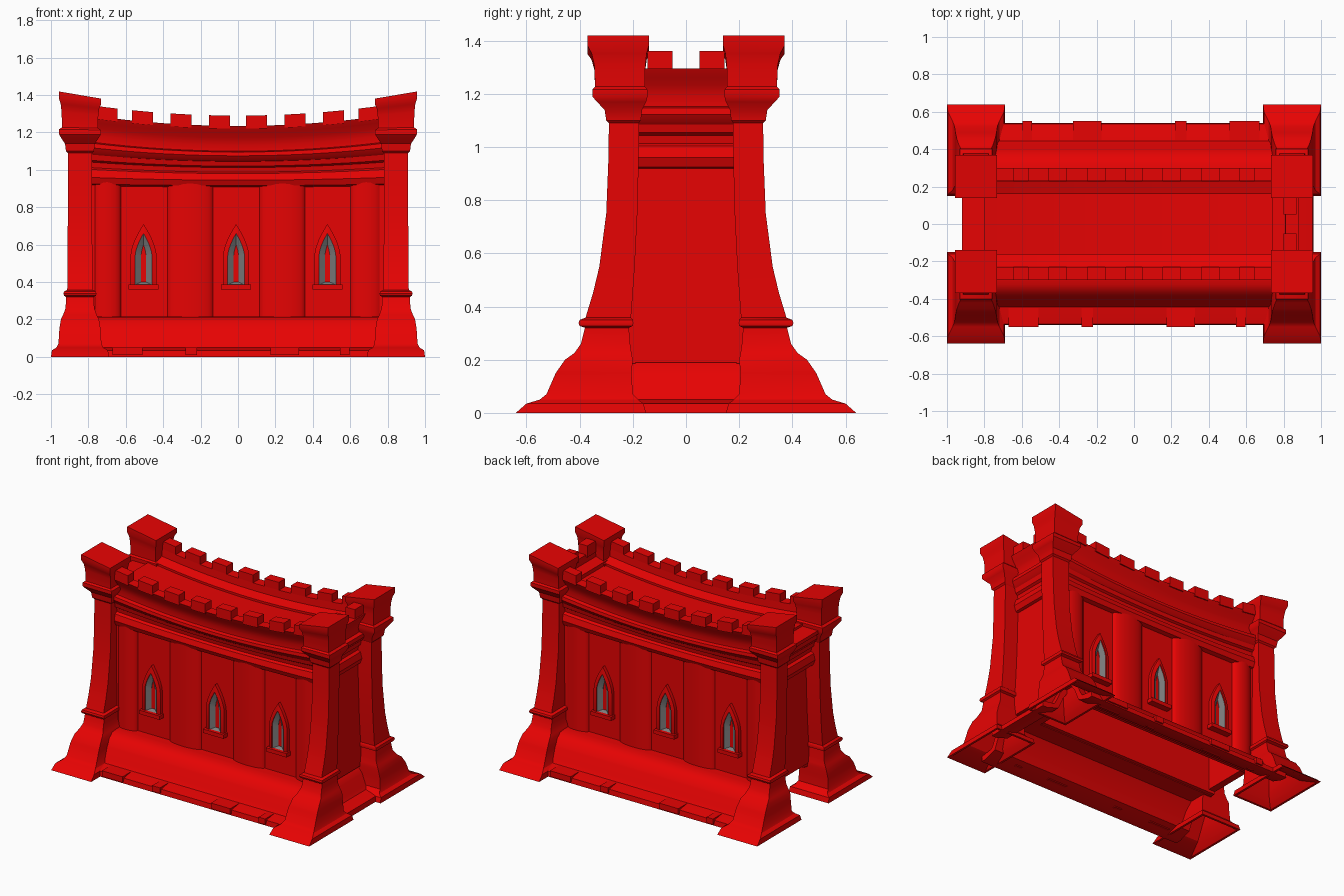
import bpy, bmesh, math

if "Cube" in bpy.data.objects:
    bpy.data.objects.remove(bpy.data.objects["Cube"])


def material(name, rgb):
    m = bpy.data.materials.new(name)
    m.use_nodes = True
    m.diffuse_color = (*rgb, 1)
    m.node_tree.nodes["Principled BSDF"].inputs["Base Color"].default_value = (*rgb, 1)
    return m


RED = material("bright red", (0.8, 0.001, 0.001))
GREY = material("window grey", (0.2, 0.2, 0.2))
WALL = 0.215


def clamp(v):
    return max(0, min(1, v))


def bend(x, z):
    """Upper courses sag in the middle and rise to the ends."""
    return z + 0.09 * x * x * clamp((z - 0.88) / 0.25)


def loft(name, loops, mat=RED, ring=False):
    """Skin a row of equal loops; cap the ends, or join them into a ring."""
    bm = bmesh.new()
    rows = [[bm.verts.new(p) for p in loop] for loop in loops]
    n = len(rows[0])
    pairs = list(zip(rows, rows[1:]))
    if ring:
        pairs.append((rows[-1], rows[0]))
    for a, b in pairs:
        for i in range(n):
            j = (i + 1) % n
            bm.faces.new((a[i], a[j], b[j], b[i]))
    if not ring:
        bm.faces.new(rows[0])
        bm.faces.new(rows[-1])
    bmesh.ops.recalc_face_normals(bm, faces=bm.faces)
    me = bpy.data.meshes.new(name)
    bm.to_mesh(me)
    bm.free()
    ob = bpy.data.objects.new(name, me)
    bpy.context.collection.objects.link(ob)
    me.materials.append(mat)
    bpy.ops.object.select_all(action="DESELECT")
    ob.select_set(True)
    bpy.context.view_layer.objects.active = ob
    bpy.ops.object.shade_smooth_by_angle(angle=math.radians(32))
    return ob


def span(a, b, n):
    return [a + (b - a) * i / n for i in range(n + 1)]


def long_run(name, profile, side, a, b, n=16):
    """Sweep an (outward, height) profile along x."""
    return loft(name, [[(x, side * d, bend(x, z)) for d, z in profile]
                       for x in span(a, b, n)])


def end_run(name, profile, end, offset, a, b):
    """Sweep the same kind of profile along y at one end."""
    return loft(name, [[(end * (d + offset), y, bend(0.82, z)) for d, z in profile]
                       for y in (a, b)])


def block(d0, d1, z0, z1):
    return [(d0, z0), (d1, z0), (d1, z1), (d0, z1)]


# Shared mouldings
CORNICE = [(.16, .908), (.215, .908), (.242, .916), (.256, .945), (.245, .98), (.225, .988),
           (.23, 1.012), (.245, 1.02), (.252, 1.045), (.265, 1.055), (.28, 1.075),
           (.277, 1.095), (.25, 1.1)]
PARAPET = [(.25, 1.13), (.262, 1.17), (.283, 1.2), (.3, 1.235), (.23, 1.235),
           (.226, 1.185), (.16, 1.165)]
BASE = [(.19, .215), (.27, .216), (.325, .212), (.365, .19), (.4, .14), (.428, .075),
        (.445, .05), (.5, .042), (.535, .035), (.54, 0), (.5, 0), (.41, .03), (.37, .12),
        (.32, .185), (.19, .185)]

# Corner towers, hollow below: height, half width in x, inner y, outer y
TOWER = [(.2, .08, .22, .4), (.05, .1, .2, .5), (0, .14, .165, .615),
         (0, .155, .15, .64), (.035, .15, .16, .60), (.05, .125, .18, .55),
         (.07, .115, .2, .525), (.15, .11, .205, .49), (.2, .102, .2, .455),
         (.225, .09, .205, .42), (.26, .077, .21, .395), (.32, .074, .215, .38),
         (.327, .085, .2, .4), (.338, .088, .198, .404), (.35, .085, .2, .4),
         (.358, .068, .207, .378), (.45, .067, .2, .35), (.55, .066, .193, .326),
         (.75, .065, .183, .3), (.95, .065, .178, .292), (1.09, .065, .177, .29),
         (1.1, .075, .17, .3), (1.14, .08, .165, .306), (1.17, .1, .15, .335),
         (1.19, .112, .145, .352), (1.215, .112, .145, .352), (1.225, .096, .155, .342),
         (1.3, .098, .153, .345), (1.34, .103, .148, .355), (1.365, .112, .14, .37),
         (1.4, .112, .14, .37)]


def tower(name, sx, sy):
    def point(x, y, z):
        tilt = 0.17 * (x - 0.845) * clamp((z - 1.2) / 0.2)
        return (sx * x, sy * y, z + tilt)
    loft(name, [[point(.845 - h, a, z), point(.845 + h, a, z),
                 point(.845 + h, b, z), point(.845 - h, b, z)] for z, h, a, b in TOWER])


def arch(cx, half, z0, spring, top):
    """Pointed arch outline as (x, z) points."""
    right = [(half, z0), (half, spring)]
    for i in range(1, 6):
        t = i / 6
        right.append((half * (1 - t ** 1.6), spring + (top - spring) * t))
    pts = right + [(0, top)] + [(-x, z) for x, z in reversed(right)]
    return [(cx + x, z) for x, z in pts]


def window(name, cx, s):
    def layer(shape, off):
        return [(x, s * (WALL + off), z) for x, z in shape]
    outer = arch(cx, .07, .37, .54, .71)
    inner = arch(cx, .045, .385, .54, .66)
    slit = arch(cx, .013, .40, .54, .60)
    loft(name + "_frame", [layer(outer, -.01), layer(outer, .024), layer(inner, .03),
                           layer(inner, -.01)], ring=True)
    # Splayed grey reveal around a narrow slit
    loft(name + "_reveal", [layer(inner, -.005), layer(inner, .024), layer(slit, .002),
                            layer(slit, -.005)], GREY, ring=True)
    long_run(name + "_sill", block(WALL - .02, WALL + .045, .36, .387), s,
             cx - .08, cx + .08, 1)


for s, word in ((-1, "front"), (1, "back")):
    tower(word + "_left_tower", 1, s)
    tower(word + "_right_tower", -1, s)

    # Long wall, base, cornice and parapet
    long_run(word + "_wall", block(WALL - .05, WALL, .19, .93), s, -.8, .8)
    long_run(word + "_base", BASE, s, -.8, .8)
    long_run(word + "_cornice", CORNICE + PARAPET, s, -.79, .79)

    # Rounded pilasters between the windows
    for i, (c, hw) in enumerate(((-.7, .075), (-.255, .123), (.237, .123), (.685, .085))):
        angles = [math.pi * k / 10 for k in range(11)]
        loft(f"{word}_pilaster_{i}",
             [[(c + hw * math.cos(a), s * (WALL - .003 + .035 * math.sin(a)), z)
               for a in angles] for z in (.2, .94)])

    for i, cx in enumerate((-.505, -.01, .478)):
        window(f"{word}_window_{i}", cx, s)

    # Battlements
    for c in (.1, .305, .51, .7):
        for m in (-1, 1):
            long_run(word + "_merlon", block(.23, .3, 1.22, 1.29), s,
                     m * c - .056, m * c + .056, 2)

    # Loose stones along the foot
    for c, w in ((-.57, .05), (-.25, .15), (.25, .06), (.59, .16)):
        long_run(word + "_foot_stone", block(.45, .55, .01, .05), s,
                 s * c - w / 2, s * c + w / 2, 1)

    # Stone at each side of the end parapet gap
    end_run("left_end_merlon", block(.23, .3, 1.22, 1.3), 1, .57,
            min(s * .05, s * .145), max(s * .05, s * .145))

# Left end: full wall with base and parapet
end_run("left_end_wall", block(.165, .215, .19, .94), 1, .59, -.23, .23)
end_run("left_end_base", BASE, 1, .42, -.25, .25)
end_run("left_end_cornice", CORNICE + PARAPET, 1, .58, -.2, .2)

# Right end: wall without base, under a flat ledge
end_run("right_end_wall", block(.165, .215, .21, .94), -1, .59, -.23, .23)
end_run("right_end_cornice", CORNICE + [(.3, 1.11), (.3, 1.13), (.16, 1.13)], -1, .62, -.2, .2)

# Sagging roof deck
long_run("roof_deck", block(-.2, .2, 1.12, 1.15), 1, -.8, .8)
